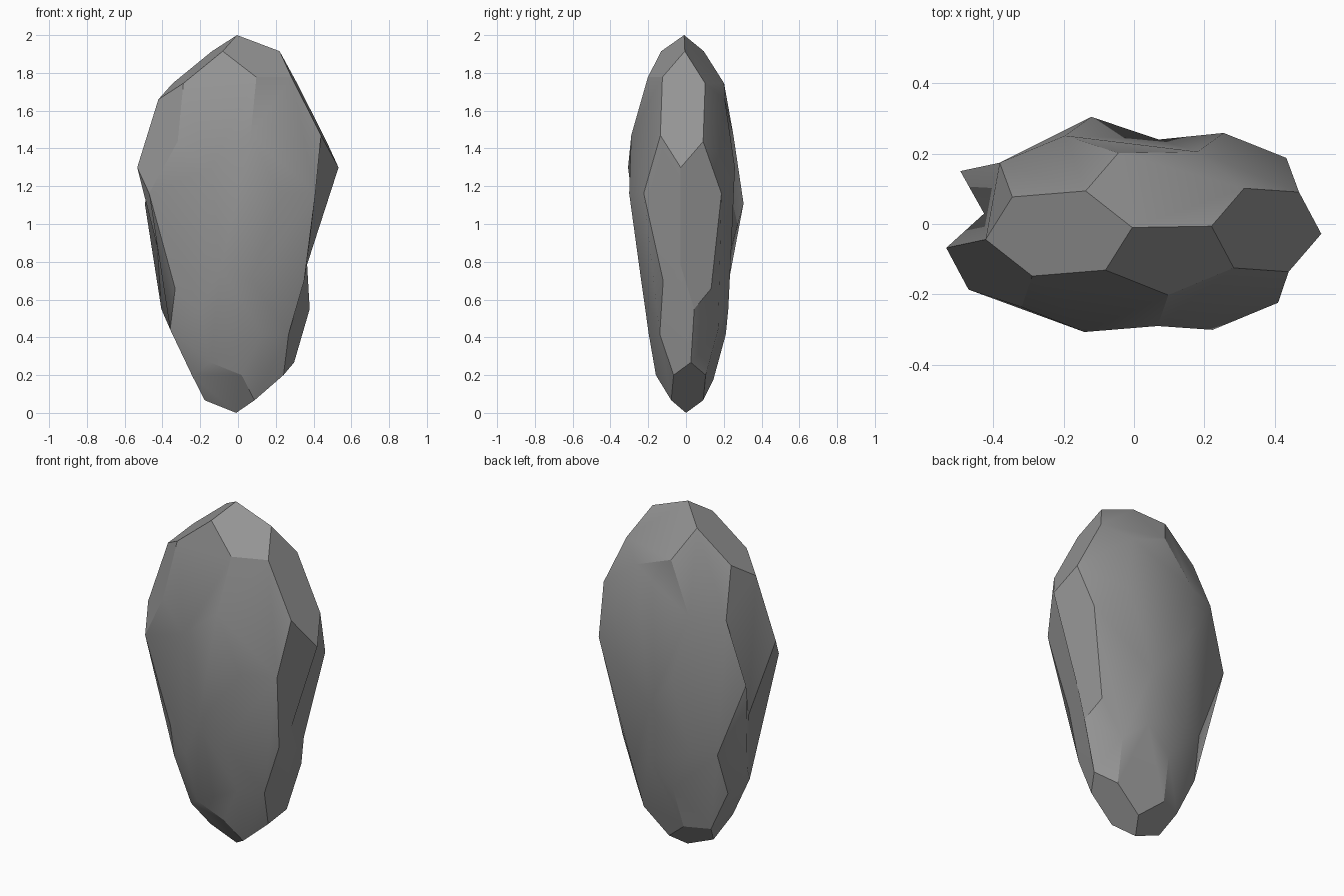
import bpy, bmesh, math
from mathutils import Matrix

cube = bpy.data.objects.get("Cube")
if cube:
    bpy.data.objects.remove(cube, do_unlink=True)

# Stone material
stone = bpy.data.materials.new("stone grey")
stone.use_nodes = True
grey = (0.3, 0.3, 0.3, 1)
stone.diffuse_color = grey
shader = next(n for n in stone.node_tree.nodes if n.type == 'BSDF_PRINCIPLED')
shader.inputs["Base Color"].default_value = grey
shader.inputs["Roughness"].default_value = 0.9

# Truncated icosahedron corners: points a third of the way along each edge
ico = bmesh.new()
bmesh.ops.create_icosphere(ico, subdivisions=1, radius=1)
corners = []
for edge in ico.edges:
    a, b = (v.co.copy() for v in edge.verts)
    corners += [a.lerp(b, 1 / 3).normalized(), b.lerp(a, 1 / 3).normalized()]

# Stand it on a corner, with the pentagon beside the top turned to the front left
up = corners[0]
pentagon = max((v.co.copy() for v in ico.verts), key=lambda c: c.dot(up))
side = (pentagon - up * pentagon.dot(up)).normalized()
frame = Matrix((side, up.cross(side), up))
turn = Matrix.Rotation(math.radians(-54), 3, 'Z') @ frame
ico.free()

# Pentagon and hexagon facets
bm = bmesh.new()
for c in corners:
    bm.verts.new(turn @ c)
bmesh.ops.convex_hull(bm, input=bm.verts[:])
bmesh.ops.dissolve_limit(bm, angle_limit=0.1, verts=bm.verts[:], edges=bm.edges[:])
bmesh.ops.recalc_face_normals(bm, faces=bm.faces[:])

# Wide crown above, pinched and shortened body below
for v in bm.verts:
    x, y, z = v.co
    if z > 0.1:
        v.co = (0.57 * x - 0.005, 0.325 * y - 0.01, 2 - 1.045 * (1 - z))
    else:
        v.co = (0.42 * x - 0.01, 0.245 * y, 0.82 * (1 + z))
        if x > 0.95:  # dent on the left flank
            v.co.x -= 0.04
            v.co.z += 0.02

mesh = bpy.data.meshes.new("stone")
bm.to_mesh(mesh)
bm.free()
mesh.materials.append(stone)
rock = bpy.data.objects.new("stone", mesh)
bpy.context.collection.objects.link(rock)

# Smooth over the shallow creases only
bpy.ops.object.select_all(action='DESELECT')
rock.select_set(True)
bpy.context.view_layer.objects.active = rock
bpy.ops.object.shade_smooth_by_angle(angle=math.radians(30))
